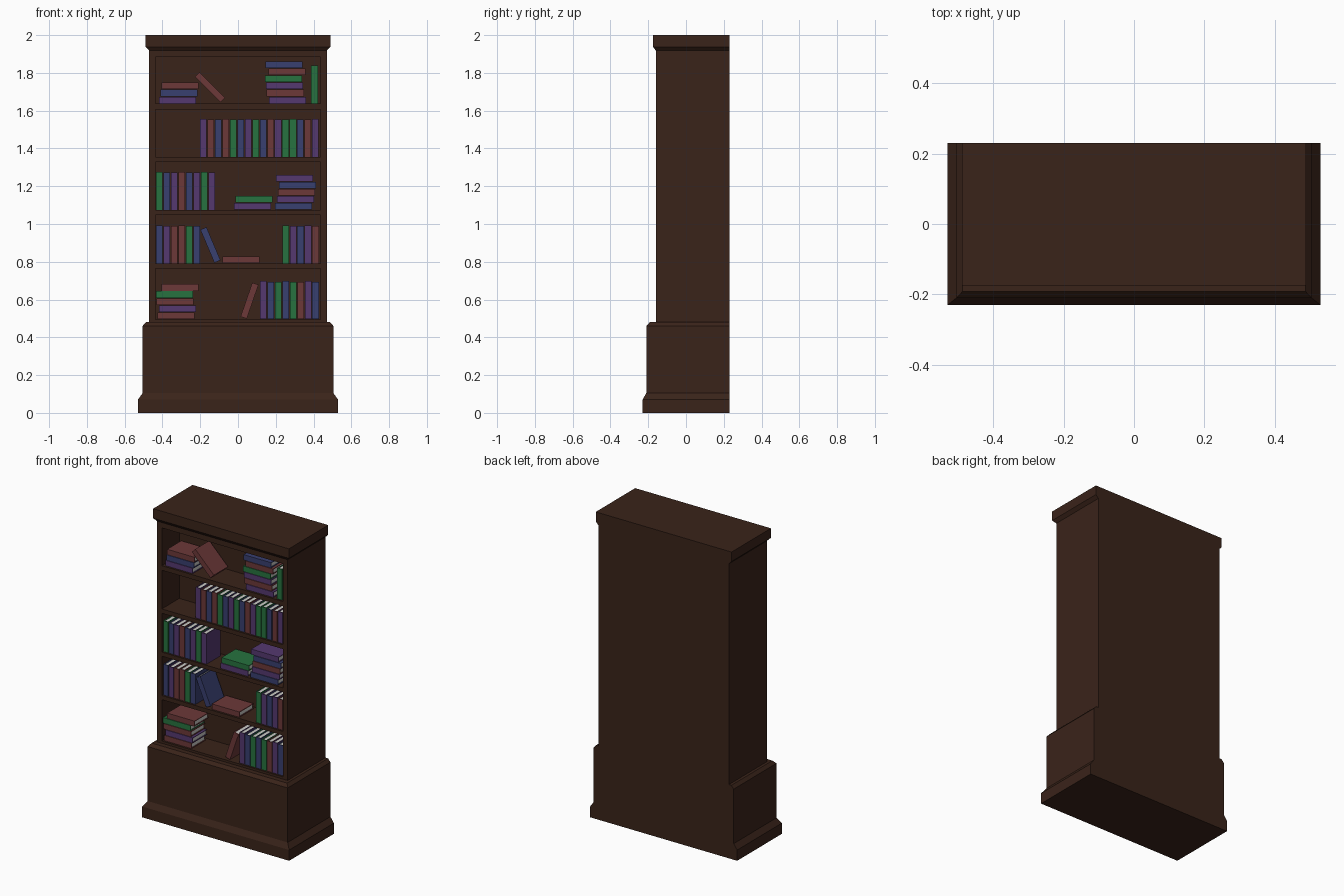
import bpy, bmesh, math
from mathutils import Matrix

if "Cube" in bpy.data.objects:
    bpy.data.objects.remove(bpy.data.objects["Cube"])

def material(name, rgb):
    m = bpy.data.materials.new(name)
    m.diffuse_color = (*rgb, 1)
    m.use_nodes = True
    m.node_tree.nodes["Principled BSDF"].inputs["Base Color"].default_value = m.diffuse_color
    return m

WOOD = material("dark_wood", (0.042, 0.017, 0.010))
PAGES = material("pages", (0.6, 0.6, 0.57))
COVERS = {
    "r": material("red_cover", (0.15, 0.04, 0.04)),
    "g": material("green_cover", (0.02, 0.17, 0.05)),
    "b": material("blue_cover", (0.04, 0.05, 0.16)),
    "p": material("purple_cover", (0.09, 0.04, 0.16)),
}

def finish(bm, name, mats):
    bmesh.ops.recalc_face_normals(bm, faces=bm.faces)
    me = bpy.data.meshes.new(name)
    bm.to_mesh(me)
    bm.free()
    for m in mats:
        me.materials.append(m)
    ob = bpy.data.objects.new(name, me)
    bpy.context.collection.objects.link(ob)
    return ob

def add_box(bm, x0, x1, y0, y1, z0, z1, mat=0):
    mtx = Matrix.Translation(((x0 + x1) / 2, (y0 + y1) / 2, (z0 + z1) / 2)) \
        @ Matrix.Diagonal((x1 - x0, y1 - y0, z1 - z0, 1))
    vs = bmesh.ops.create_cube(bm, size=1, matrix=mtx)["verts"]
    for f in {f for v in vs for f in v.link_faces}:
        f.material_index = mat

# Case: stacked rectangular sections (half width, front y, z), flat back
BACK = 0.23
sections = [(.53, -.23, 0), (.53, -.23, .07), (.505, -.21, .105), (.505, -.21, .46),
            (.488, -.192, .48), (.47, -.16, .48), (.47, -.16, 1.918),
            (.489, -.175, 1.938), (.489, -.175, 2)]
bm = bmesh.new()
rings = [[bm.verts.new(p) for p in ((-w, f, z), (w, f, z), (w, BACK, z), (-w, BACK, z))]
         for w, f, z in sections]
for a, b in zip(rings, rings[1:]):
    for i in range(4):
        j = (i + 1) % 4
        bm.faces.new((a[i], a[j], b[j], b[i]))
bm.faces.new(rings[0][::-1])
bm.faces.new(rings[-1])
case = finish(bm, "bookcase_body", [WOOD])

# Shelf openings cut into the case, from top row to bottom row
rows = [(1.637, 1.883), (1.355, 1.607), (1.074, 1.327), (.791, 1.047), (.495, .764)]
bm = bmesh.new()
for z0, z1 in rows:
    add_box(bm, -.437, .437, -.3, .02, z0, z1)
cutter = finish(bm, "shelf_cutter", [WOOD])
cutter.hide_render = True
cutter.hide_viewport = True
cut = case.modifiers.new("shelf_openings", "BOOLEAN")
cut.operation = "DIFFERENCE"
cut.solver = "EXACT"
cut.object = cutter

# Book: two boards, a spine facing the front, and recessed pages
T, H, FRONT, DEPTH, BOARD = .035, .197, -.15, .145, .005

def make_book(name, x, z, colour, angle=0, h=H):
    bm = bmesh.new()
    t, back = T / 2, FRONT + DEPTH
    # cover as a U-shaped profile extruded along the book height
    prof = [(-t, back), (-t, FRONT), (t, FRONT), (t, back), (t - BOARD, back),
            (t - BOARD, FRONT + BOARD), (-t + BOARD, FRONT + BOARD), (-t + BOARD, back)]
    face = bm.faces.new([bm.verts.new((px, py, -h / 2)) for px, py in prof])
    ext = bmesh.ops.extrude_face_region(bm, geom=[face])["geom"]
    bmesh.ops.translate(bm, vec=(0, 0, h),
                        verts=[g for g in ext if isinstance(g, bmesh.types.BMVert)])
    e = .004
    add_box(bm, -t + BOARD, t - BOARD, FRONT + BOARD, back - e, -h / 2 + e, h / 2 - e, 1)
    ob = finish(bm, name, [COVERS[colour], PAGES])
    ob.location = (x, 0, z)
    ob.rotation_euler = (0, math.radians(angle), 0)

def upright(row, x, colours):
    for i, c in enumerate(colours):
        h = H + (.004 if i % 3 == 0 else 0)
        make_book("upright_book", x + i * .0395, rows[row][0] + h / 2 + .001, c, 0, h)

def stack(row, colours, xs):
    for i, (c, x) in enumerate(zip(colours, xs)):
        make_book("stacked_book", x, rows[row][0] + .019 + i * .0375, c, 90)

def leaning(x, z, colour, angle):
    make_book("leaning_book", x, z, colour, angle, .19)

# Top row
stack(0, "pbr", (-.32, -.312, -.307))
leaning(-.148, 1.724, "r", -45)
stack(0, "prpgrb", (.262, .25, .246, .241, .259, .244))
upright(0, .405, "g")
# Second row
upright(1, -.183, "prbrgbpgbrpggbrp")
# Third row
upright(2, -.416, "gbprbpgp")
stack(2, "pg", (.077, .085))
stack(2, "bprbp", (.294, .304, .309, .315, .299))
# Fourth row
upright(3, -.416, "bprrgb")
leaning(-.146, .889, "b", -23)
stack(3, "r", (.016,))
upright(3, .252, "gpbpr")
# Bottom row
stack(4, "rprgr", (-.328, -.32, -.333, -.336, -.307))
leaning(.061, .594, "r", 19)
upright(4, .134, "pbgbgrpb")
